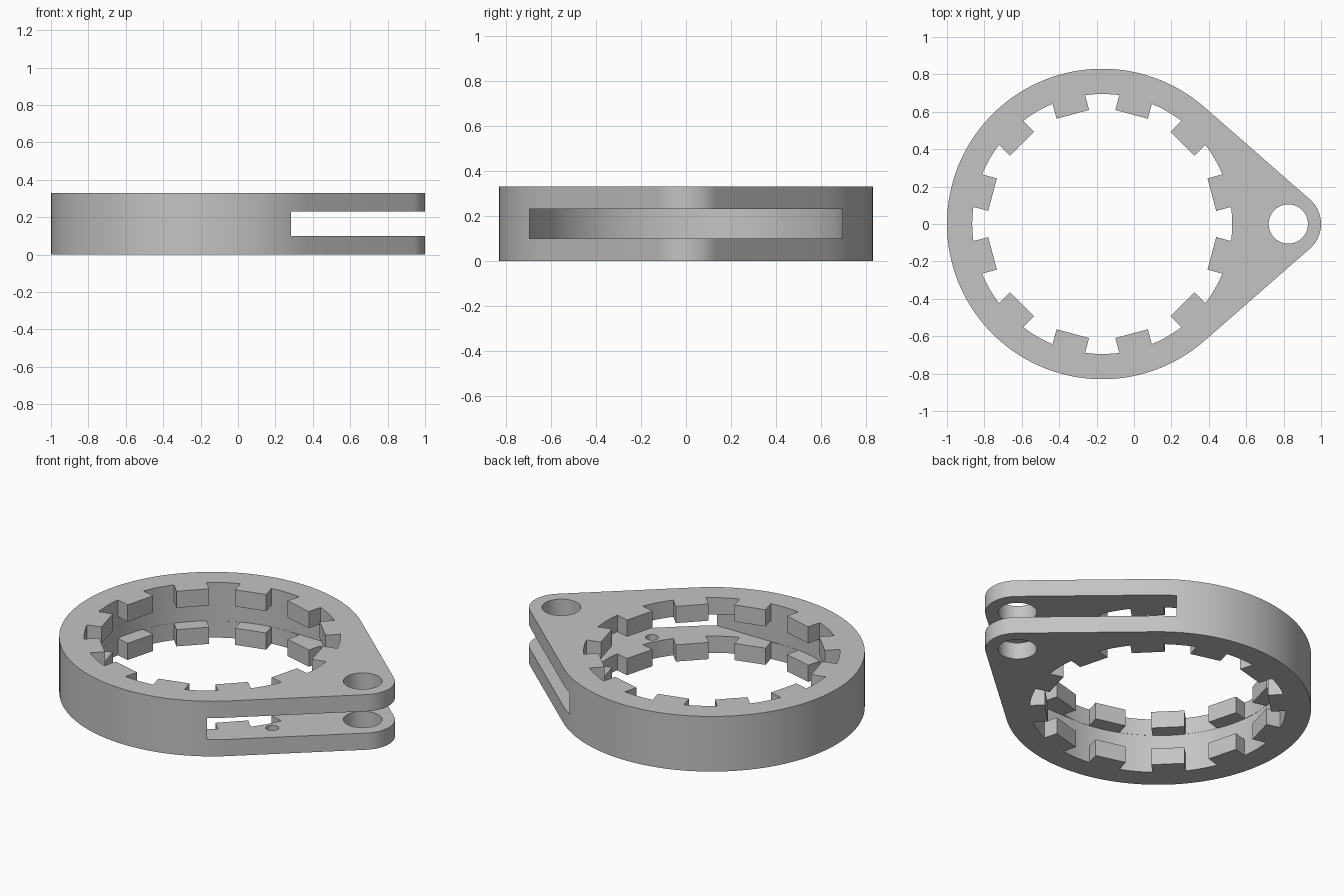
import bpy, bmesh
from math import sin, cos, asin, acos, radians, pi

if "Cube" in bpy.data.objects:
    bpy.data.objects.remove(bpy.data.objects["Cube"], do_unlink=True)

CX, R_OUT, R_IN, R_TIP = -0.17, 0.83, 0.695, 0.607   # ring
LX, R_LUG, R_HOLE = 0.825, 0.175, 0.105              # lug
HEIGHT, SLOT_LOW, SLOT_HIGH = 0.33, 0.10, 0.23
TEETH, HALF_TOOTH = 12, 0.09

grey = bpy.data.materials.new("plain grey")
grey.use_nodes = True
colour = (0.55, 0.55, 0.55, 1)
grey.diffuse_color = colour
grey.node_tree.nodes["Principled BSDF"].inputs["Base Color"].default_value = colour


def arc(cx, cy, r, start, end, steps):
    return [(cx + r * cos(start + (end - start) * i / steps),
             cy + r * sin(start + (end - start) * i / steps)) for i in range(steps + 1)]


def circle(cx, cy, r, steps):
    return arc(cx, cy, r, 0, 2 * pi, steps)[:-1]


def prism(name, outline, z0, z1):
    """Extrude a flat outline between two heights."""
    bm = bmesh.new()
    face = bm.faces.new([bm.verts.new((x, y, z0)) for x, y in outline])
    top = bmesh.ops.extrude_face_region(bm, geom=[face])["geom"]
    bmesh.ops.translate(bm, vec=(0, 0, z1 - z0),
                        verts=[v for v in top if isinstance(v, bmesh.types.BMVert)])
    bmesh.ops.recalc_face_normals(bm, faces=bm.faces)
    mesh = bpy.data.meshes.new(name)
    bm.to_mesh(mesh)
    bm.free()
    mesh.materials.append(grey)
    obj = bpy.data.objects.new(name, mesh)
    bpy.context.collection.objects.link(obj)
    return obj


# Body: ring and lug joined by tangent lines
tangent = acos((R_OUT - R_LUG) / (LX - CX))
outline = arc(CX, 0, R_OUT, tangent, 2 * pi - tangent, 96)
outline += arc(LX, 0, R_LUG, -tangent, tangent, 24)
body = prism("toothed_clamp_ring", outline, 0, HEIGHT)

# Bore with inward teeth
bore = []
half = asin(HALF_TOOTH / R_IN)
pitch = 2 * pi / TEETH
for i in range(TEETH):
    a = (i + 0.5) * pitch
    for side in (-HALF_TOOTH, HALF_TOOTH):
        bore.append((CX + R_TIP * cos(a) - side * sin(a), R_TIP * sin(a) + side * cos(a)))
    bore += arc(CX, 0, R_IN, a + half, a + pitch - half, 8)
# Middle slot, open toward the lug
R_SLOT = R_IN + 0.001
slot = arc(CX, 0, R_SLOT, pi / 2, 3 * pi / 2, 64) + [(1.2, -R_SLOT), (1.2, R_SLOT)]

cutters = [
    prism("bore_cutter", bore, -0.1, HEIGHT + 0.1),
    prism("slot_cutter", slot, SLOT_LOW, SLOT_HIGH),
    prism("lug_hole_cutter", circle(LX, 0, R_HOLE, 48), -0.1, HEIGHT + 0.1),
    prism("pin_hole_cutter", circle(0.485, -0.37, 0.035, 24), 0.04, 0.15),
]
for cutter in cutters:
    mod = body.modifiers.new(cutter.name, "BOOLEAN")
    mod.operation = "DIFFERENCE"
    mod.solver = "EXACT"
    mod.object = cutter

# Apply the cuts, then remove the cutters
bpy.context.view_layer.update()
result = bpy.data.meshes.new_from_object(
    body.evaluated_get(bpy.context.evaluated_depsgraph_get()))
body.modifiers.clear()
body.data = result
for cutter in cutters:
    bpy.data.objects.remove(cutter, do_unlink=True)

bpy.ops.object.select_all(action="DESELECT")
body.select_set(True)
bpy.context.view_layer.objects.active = body
bpy.ops.object.shade_smooth_by_angle(angle=radians(25))
